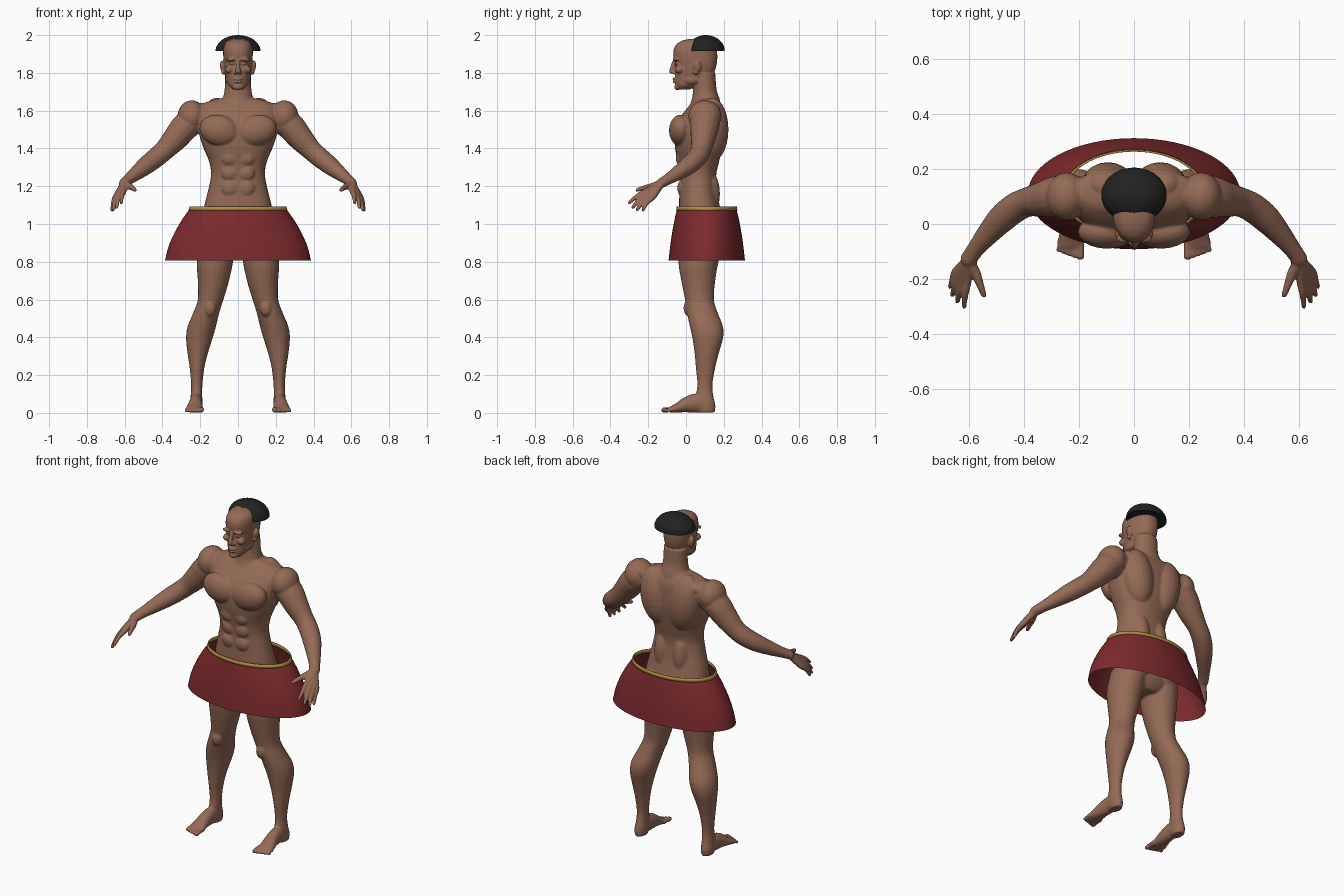
import bpy, bmesh, math
from mathutils import Vector, Matrix


def material(name, rgb):
    m = bpy.data.materials.new(name)
    m.diffuse_color = (*rgb, 1)
    return m


SKIN = material("brown skin", (0.30, 0.145, 0.092))
HAIR = material("black hair", (0.016, 0.016, 0.017))
RED = material("dark red cloth", (0.205, 0.023, 0.026))
GOLD = material("gold trim", (0.46, 0.27, 0.05))


def finish(name, bm, mat):
    bmesh.ops.recalc_face_normals(bm, faces=bm.faces)
    for f in bm.faces:
        f.smooth = True
    me = bpy.data.meshes.new(name)
    bm.to_mesh(me)
    bm.free()
    me.materials.append(mat)
    ob = bpy.data.objects.new(name, me)
    bpy.context.collection.objects.link(ob)
    return ob


def fuse(ob, voxel, iterations):
    # Blend the overlapping volumes into one smooth skin
    r = ob.modifiers.new("fuse", 'REMESH')
    r.mode = 'VOXEL'
    r.voxel_size = voxel
    r.use_smooth_shade = True
    s = ob.modifiers.new("soften", 'SMOOTH')
    s.factor = 0.5
    s.iterations = iterations


def spline(rows, steps=4):
    # Smooth interpolation through rows of numbers
    out = []
    last = len(rows) - 1
    for i in range(last):
        p = [rows[min(max(i + k, 0), last)] for k in (-1, 0, 1, 2)]
        for j in range(steps):
            t = j / steps
            out.append([0.5 * (2 * b + (c - a) * t + (2 * a - 5 * b + 4 * c - d) * t * t
                               + (3 * b - a - 3 * c + d) * t ** 3) for a, b, c, d in zip(*p)])
    return out + [list(rows[-1])]


def bridge(bm, rings, caps=True):
    vs = [[bm.verts.new(p) for p in ring] for ring in rings]
    n = len(vs[0])
    for a, b in zip(vs, vs[1:]):
        for i in range(n):
            bm.faces.new((a[i], a[(i + 1) % n], b[(i + 1) % n], b[i]))
    if caps:
        bm.faces.new(vs[0])
        bm.faces.new(vs[-1])


def slices(bm, rows, power=2.0, n=32, caps=True, s=1, steps=4):
    # Horizontal sections: centre x, z, front y, back y, half width
    rings = []
    for cx, z, front, back, rx in spline(rows, steps):
        ring = []
        for i in range(n):
            a = math.tau * i / n
            c, d = math.cos(a), math.sin(a)
            ring.append((s * (cx + rx * math.copysign(abs(c) ** (2 / power), c)),
                         (front + back) / 2 + (back - front) / 2 * math.copysign(abs(d) ** (2 / power), d), z))
        rings.append(ring)
    bridge(bm, rings, caps)


def limb(bm, rows, s=1, n=16):
    # Tube along a path: x, y, z, half width, half height, with rounded ends
    pts = spline(rows)
    rings = []
    for i, p in enumerate(pts):
        t = (Vector(pts[min(i + 1, len(pts) - 1)][:3]) - Vector(pts[max(i - 1, 0)][:3])).normalized()
        u = t.cross(Vector((0, 0, 1))).normalized()
        v = u.cross(t)
        shells = [(0, 1)]
        if i == 0:
            shells = [(-.9, .4), (-.6, .8), (0, 1)]
        elif i == len(pts) - 1:
            shells = [(0, 1), (.6, .8), (.9, .4)]
        for off, k in shells:
            c = Vector(p[:3]) + t * off * min(p[3], p[4])
            ring = []
            for j in range(n):
                a = math.tau * j / n
                q = c + u * math.cos(a) * p[3] * k + v * math.sin(a) * p[4] * k
                ring.append((s * q.x, q.y, q.z))
            rings.append(ring)
    bridge(bm, rings)


def blob(bm, loc, radii, s=1, tilt=0):
    # Ellipsoid muscle, tilted in the frontal plane
    m = (Matrix.Translation((s * loc[0], loc[1], loc[2])) @ Matrix.Rotation(s * tilt, 4, 'Y')
         @ Matrix.Diagonal((*radii, 1)))
    bmesh.ops.create_uvsphere(bm, u_segments=20, v_segments=14, radius=1, matrix=m)


# Torso, pelvis and neck base
bm = bmesh.new()
slices(bm, [(0, .82, .03, .15, .06), (0, .86, -.02, .18, .14), (0, .93, -.035, .20, .19),
            (0, 1.0, -.037, .20, .195), (0, 1.09, -.037, .18, .18), (0, 1.18, -.035, .163, .158),
            (0, 1.26, -.035, .16, .143), (0, 1.33, -.045, .175, .153), (0, 1.40, -.058, .19, .182),
            (0, 1.47, -.06, .2, .205), (0, 1.54, -.045, .2, .213), (0, 1.60, -.005, .195, .215),
            (0, 1.64, .03, .18, .18), (0, 1.665, .055, .16, .10)], 2.3)
slices(bm, [(0, 1.58, 0, .19, .13), (0, 1.63, .02, .185, .105), (0, 1.67, .033, .175, .08),
            (0, 1.71, .038, .162, .071), (0, 1.78, .04, .155, .068)])

for s in (1, -1):
    # Chest, back, belly, shoulder and seat muscles
    blob(bm, (.098, -.028, 1.495), (.108, .062, .082), s, -.25)
    blob(bm, (.095, .14, 1.50), (.095, .085, .17), s, .15)
    blob(bm, (.06, .115, 1.16), (.055, .065, .13), s)
    blob(bm, (.11, .12, 1.61), (.12, .07, .045), s, .1)
    blob(bm, (.245, .1, 1.57), (.075, .088, .085), s)
    for z in (1.19, 1.27, 1.35):
        blob(bm, (.043, -.022 - .1 * max(0, z - 1.27), z), (.045, .024, .042), s)
    blob(bm, (.092, .125, .96), (.095, .095, .11), s)

    # Arm
    limb(bm, [(.19, .105, 1.575, .068, .068), (.27, .1, 1.525, .078, .075), (.33, .09, 1.455, .066, .068),
              (.385, .08, 1.395, .054, .056), (.43, .06, 1.355, .054, .053), (.48, .02, 1.315, .052, .049),
              (.53, -.035, 1.275, .042, .04), (.575, -.09, 1.24, .032, .03), (.602, -.13, 1.217, .031, .026)], s)
    # Fingers and palm
    for knuckle, tip in (((.605, -.205, 1.175), (.618, -.300, 1.112)), ((.624, -.2, 1.162), (.642, -.282, 1.088)),
                         ((.638, -.19, 1.152), (.660, -.258, 1.076)), ((.648, -.175, 1.143), (.668, -.228, 1.074))):
        k, t = Vector(knuckle), Vector(tip)
        mid = k.lerp(t, .5) + Vector((.002, -.004, .006))
        wrist = Vector((.602, -.13, 1.215)).lerp(k, .1)
        limb(bm, [(*wrist, .02, .02), (*k, .016, .017), (*mid, .0125, .0125), (*t, .0095, .0095)], s, 10)
    limb(bm, [(.598, -.135, 1.215, .02, .02), (.575, -.18, 1.2, .019, .018),
              (.558, -.225, 1.19, .014, .014), (.546, -.258, 1.18, .011, .011)], s, 10)

    # Leg
    slices(bm, [(.105, .92, -.03, .2, .098), (.122, .80, -.04, .172, .096), (.130, .70, -.025, .155, .083),
                (.145, .60, -.005, .148, .068), (.168, .53, .005, .168, .069), (.191, .46, .02, .195, .075),
                (.204, .40, .033, .197, .071), (.213, .32, .045, .175, .055), (.217, .24, .052, .155, .039),
                (.218, .15, .06, .14, .030), (.220, .09, .052, .145, .031), (.222, .04, .055, .156, .034),
                (.222, .002, .065, .152, .03)], s=s, n=24)
    blob(bm, (.148, .015, .555), (.032, .028, .045), s)
    # Foot and toes
    limb(bm, [(.222, .12, .035, .031, .035), (.222, .06, .052, .034, .051), (.225, 0, .042, .038, .041),
              (.229, -.04, .028, .044, .027), (.232, -.078, .018, .047, .017)], s)
    for i in range(5):
        x, r = .194 + i * .019, .0145 - i * .0011
        limb(bm, [(x, -.06, .018, r, r), (x, -.09 + i * .003, .018, r * .9, r * .9),
                  (x + .001 * i, -.118 + i * .006, r, r, r)], s, 10)
fuse(finish("body", bm, SKIN), 0.0055, 5)

# Head
bm = bmesh.new()
slices(bm, [(0, 1.712, -.042, .02, .026), (0, 1.735, -.055, .06, .05), (0, 1.77, -.058, .12, .063),
            (0, 1.81, -.058, .152, .071), (0, 1.85, -.056, .163, .076), (0, 1.885, -.066, .166, .078),
            (0, 1.92, -.066, .163, .078), (0, 1.95, -.052, .152, .071), (0, 1.97, -.022, .13, .052),
            (0, 1.98, .02, .10, .025)], 2.2)
slices(bm, [(0, 1.66, .032, .177, .082), (0, 1.71, .038, .162, .071), (0, 1.80, .045, .155, .068)])
# Nose, mouth and chin
limb(bm, [(0, -.058, 1.868, .011, .010), (0, -.068, 1.84, .011, .012), (0, -.077, 1.808, .014, .013)])
blob(bm, (0, -.058, 1.768), (.024, .014, .007))
blob(bm, (0, -.057, 1.753), (.021, .014, .007))
blob(bm, (0, -.046, 1.726), (.027, .016, .018))
for s in (1, -1):
    # Brow, eyelid, cheek, nostril, jaw and ear
    blob(bm, (.034, -.052, 1.872), (.031, .018, .010), s, .1)
    blob(bm, (.032, -.047, 1.850), (.016, .013, .008), s)
    blob(bm, (.046, -.036, 1.818), (.024, .024, .02), s, .3)
    blob(bm, (.012, -.064, 1.802), (.010, .013, .009), s)
    blob(bm, (.05, .03, 1.765), (.017, .045, .025), s)
    blob(bm, (.081, .06, 1.832), (.014, .021, .033), s, .15)
    blob(bm, (.078, .052, 1.806), (.010, .013, .016), s)
fuse(finish("head", bm, SKIN), 0.0045, 2)

# Hair cap: half dome with a flat underside
bm = bmesh.new()
rows = []
for i in range(13):
    a = math.radians(88) * i / 12
    k = math.cos(a)
    rows.append((0, 1.915 + .085 * math.sin(a), .105 - .1 * k, .105 + .1 * k, .119 * k))
slices(bm, rows, n=48, steps=1)
hair = finish("hair_cap", bm, HAIR)
bpy.context.view_layer.objects.active = hair
hair.select_set(True)
bpy.ops.object.shade_smooth_by_angle(angle=math.radians(40))
hair.select_set(False)

# Skirt: flared open shell
bm = bmesh.new()
slices(bm, [(0, z, .11 - ry, .11 + ry, rx) for z, rx, ry in
            ((.808, .386, .202), (.88, .368, .194), (.95, .338, .184), (1.02, .298, .171), (1.076, .258, .158))],
       n=64, caps=False)
finish("skirt", bm, RED)

# Waistband: thin gold ribbon on the skirt rim
bm = bmesh.new()
slices(bm, [(0, z, .11 - ry, .11 + ry, rx) for z, rx, ry in ((1.072, .262, .162), (1.093, .257, .159))],
       n=64, caps=False, steps=1)
band = finish("waistband", bm, GOLD)
rim = band.modifiers.new("thickness", 'SOLIDIFY')
rim.thickness = 0.006
